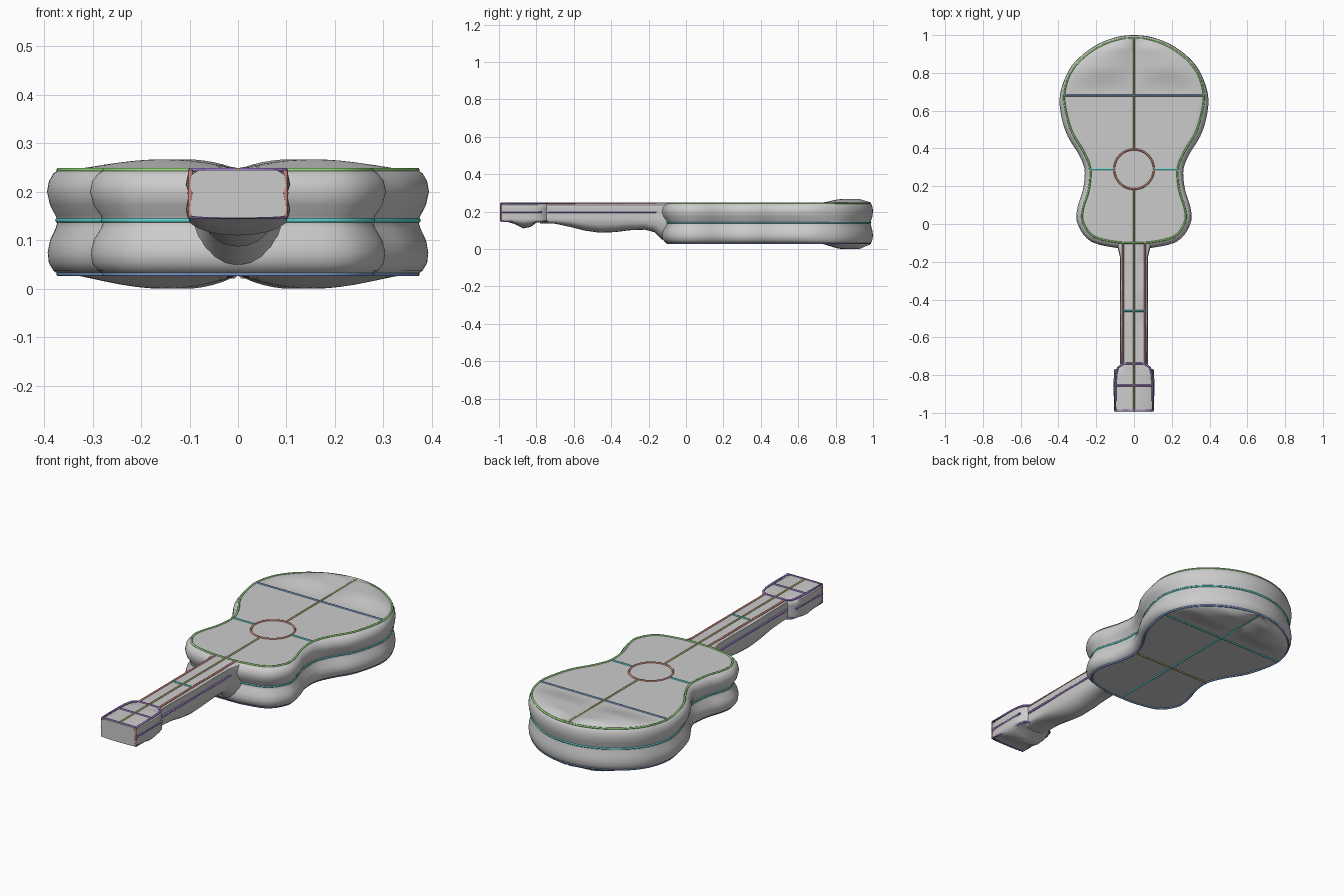
import bpy, bmesh, math
from mathutils import Vector

if "Cube" in bpy.data.objects:
    bpy.data.objects.remove(bpy.data.objects["Cube"])

TOP, BOT, MID = 0.245, 0.03, 0.138


def smoothstep(a, b, t):
    t = max(0, min(1, (t - a) / (b - a)))
    return t * t * (3 - 2 * t)


def spline(pts, steps):
    """Catmull-Rom curve through 2D points, mirrored tangents at x = 0."""
    p = [Vector(q) for q in pts]
    p = [Vector((-p[1].x, p[1].y))] + p + [Vector((-p[-2].x, p[-2].y))]
    out = []
    for a, b, c, d in zip(p, p[1:], p[2:], p[3:]):
        for i in range(steps):
            t = i / steps
            out.append(0.5 * (2 * b + (c - a) * t + (2 * a - 5 * b + 4 * c - d) * t ** 2
                              + (3 * b - a - 3 * c + d) * t ** 3))
    return out + [p[-2]]


def finish(name, bm, angle=40):
    bmesh.ops.remove_doubles(bm, verts=bm.verts, dist=1e-5)
    bmesh.ops.recalc_face_normals(bm, faces=bm.faces)
    me = bpy.data.meshes.new(name)
    bm.to_mesh(me)
    bm.free()
    ob = bpy.data.objects.new(name, me)
    bpy.context.collection.objects.link(ob)
    bpy.ops.object.select_all(action='DESELECT')
    bpy.context.view_layer.objects.active = ob
    ob.select_set(True)
    bpy.ops.object.shade_smooth_by_angle(angle=math.radians(angle))
    return ob


def bridge(bm, rows, closed):
    n = len(rows[0])
    for r0, r1 in zip(rows, rows[1:]):
        for i in range(n if closed else n - 1):
            j = (i + 1) % n
            bm.faces.new((r0[i], r0[j], r1[j], r1[i]))


MATS = {}


def tube(name, pts, color, cyclic=False, r=0.005):
    cu = bpy.data.curves.new(name, 'CURVE')
    cu.dimensions = '3D'
    cu.bevel_depth, cu.bevel_resolution, cu.use_fill_caps = r, 1, True
    sp = cu.splines.new('POLY')
    sp.points.add(len(pts) - 1)
    for p, q in zip(sp.points, pts):
        p.co = (*q, 1)
    sp.use_cyclic_u = cyclic
    if color not in MATS:
        m = bpy.data.materials.new("line_colour")
        m.diffuse_color = (*color, 1)
        m.use_nodes = True
        m.node_tree.nodes["Principled BSDF"].inputs["Base Color"].default_value = m.diffuse_color
        MATS[color] = m
    cu.materials.append(MATS[color])
    bpy.context.collection.objects.link(bpy.data.objects.new(name, cu))


# body outline: right half from tail to neck, mirrored into a full loop
half = spline([(0, .985), (.1, .972), (.2, .93), (.29, .86), (.345, .78), (.37, .68), (.357, .58),
               (.325, .48), (.265, .38), (.232, .29), (.24, .18), (.27, .08), (.27, .01),
               (.215, -.065), (.1, -.095), (0, -.1)], 6)
loop = half + [Vector((-p.x, p.y)) for p in half[-2:0:-1]]
n = len(loop)


def offset_loop(f):
    out = []
    for i, p in enumerate(loop):
        t = (loop[(i + 1) % n] - loop[i - 1]).normalized()
        k = 0.03 - 0.015 * smoothstep(.55, .8, p.y)
        out.append(p + Vector((-t.y, t.x)) * k * f)
    return out


# body: side wall with pinched middle, puffed front and back plates
bm = bmesh.new()
wall = [(0, TOP), (.45, .238), (.85, .222), (1, .2), (.75, .172), (.25, .15), (.1, MID),
        (.25, .125), (.75, .1), (.95, .075), (.85, .053), (.45, .037), (0, BOT)]
rows = [[bm.verts.new((p.x, p.y, z)) for p in offset_loop(f)] for f, z in wall]
bridge(bm, rows, True)
for z0, sgn in ((TOP, 1), (BOT, -1)):
    grid = []
    for p in half:
        puff = smoothstep(.7, .84, p.y) * (1 - .7 * smoothstep(.92, .985, p.y))
        row = []
        for j in range(25):
            s = j / 12 - 1
            amp = .022 if sgn > 0 else .03
            z = z0 + sgn * amp * puff * abs(math.sin(math.pi * s)) ** .8
            row.append(bm.verts.new((p.x * s, p.y, z)))
        grid.append(row)
    for r0, r1 in zip(grid[1:-1], grid[2:-1]):
        for j in range(24):
            bm.faces.new((r0[j], r0[j + 1], r1[j + 1], r1[j]))
    for end, row in ((grid[0], grid[1]), (grid[-1], grid[-2])):
        for j in range(24):
            bm.faces.new((end[12], row[j], row[j + 1]))
finish("body", bm)


# neck and head: flat top, straight sides, rounded belly
def loft(name, stations):
    bm = bmesh.new()
    rows = []
    for y, w, zs, zb in stations:
        sec = [(-w * .8, TOP), (0, TOP), (w * .8, TOP), (w * .96, TOP - .01), (w, TOP - .03),
               (w * .94, (TOP + zs) / 2), (w, zs + .015)]
        for i in range(11):
            a = math.pi * i / 10
            sec.append((w * .96 * math.cos(a), zs + (zb - zs) * math.sin(a)))
        sec += [(-w, zs + .015), (-w * .94, (TOP + zs) / 2), (-w, TOP - .03), (-w * .96, TOP - .01)]
        rows.append([bm.verts.new((x, y, z)) for x, z in sec])
    bridge(bm, rows, True)
    bm.faces.new(rows[0])
    bm.faces.new(rows[-1])
    return finish(name, bm)


loft("neck", [(-.78, .07, .15, .135), (-.7, .07, .15, .135), (-.62, .071, .15, .118),
              (-.54, .073, .15, .098), (-.46, .075, .15, .087), (-.38, .074, .15, .09),
              (-.3, .073, .15, .1), (-.22, .073, .15, .103), (-.17, .075, .15, .09),
              (-.13, .085, .14, .05), (-.08, .1, .13, .04)])
loft("head", [(-.995, .1, .15, .146), (-.96, .106, .15, .146), (-.92, .107, .148, .135),
              (-.87, .108, .147, .11), (-.83, .108, .147, .118), (-.8, .106, .148, .14),
              (-.77, .098, .15, .145), (-.745, .07, .152, .148)])

GREEN, BLUE, TEAL = (.3, .7, .2), (.2, .35, .65), (.1, .65, .6)
OLIVE, RED, PURPLE = (.45, .4, .15), (.65, .25, .2), (.35, .2, .65)

# trim lines around the body
tube("front_edge_line", [(p.x, p.y, TOP) for p in loop], GREEN, True)
tube("back_edge_line", [(p.x, p.y, BOT) for p in loop], BLUE, True)
tube("side_middle_line", [(p.x, p.y, MID + .003) for p in offset_loop(.1)], TEAL, True)

# centre, hole and cross lines
tube("front_centre_line", [(0, .985, TOP), (0, .395, TOP)], OLIVE)
tube("neck_centre_line", [(0, .185, TOP), (0, -.99, TOP)], OLIVE)
tube("back_centre_line", [(0, .985, BOT), (0, -.1, BOT)], TEAL)
tube("sound_hole_ring", [(.105 * math.cos(i * math.pi / 24), .29 + .105 * math.sin(i * math.pi / 24), TOP)
                         for i in range(48)], RED, True)
tube("front_cross_line", [(-.37, .68, TOP), (.37, .68, TOP)], BLUE)
tube("back_wide_cross_line", [(-.37, .68, BOT), (.37, .68, BOT)], TEAL)
tube("back_waist_cross_line", [(-.232, .29, BOT), (.232, .29, BOT)], OLIVE)
tube("neck_cross_line", [(-.058, -.46, TOP), (.058, -.46, TOP)], TEAL)
tube("head_cross_line", [(-.1, -.855, TOP), (.1, -.855, TOP)], PURPLE)

# mirrored lines on both sides
for side, s in (("right", 1), ("left", -1)):
    tube(side + "_waist_line", [(s * .105, .29, TOP), (s * .232, .29, TOP)], TEAL)
    tube(side + "_neck_edge", [(s * .058, -.095, TOP), (s * .058, -.74, TOP)], RED)
    tube(side + "_neck_side_line", [(s * .07, -.12, .197), (s * .07, -.74, .197)], PURPLE)
    tube(side + "_head_side_line", [(s * .1, -.99, .197), (s * .1, -.77, .197)], PURPLE)

# head outlines, front face and back face, joined at the end corners
hh = [(.0, -.738), (.06, -.74), (.085, -.76), (.095, -.8), (.098, -.85), (.098, -.985)]
for name, z in (("head_front_outline", TOP), ("head_back_outline", .148)):
    tube(name, [(x, y, z) for x, y in hh] + [(-x, y, z) for x, y in hh[:0:-1]], PURPLE, True)
for side, s in (("right", 1), ("left", -1)):
    tube(side + "_head_corner", [(s * .098, -.99, TOP), (s * .098, -.99, .148)], RED)
